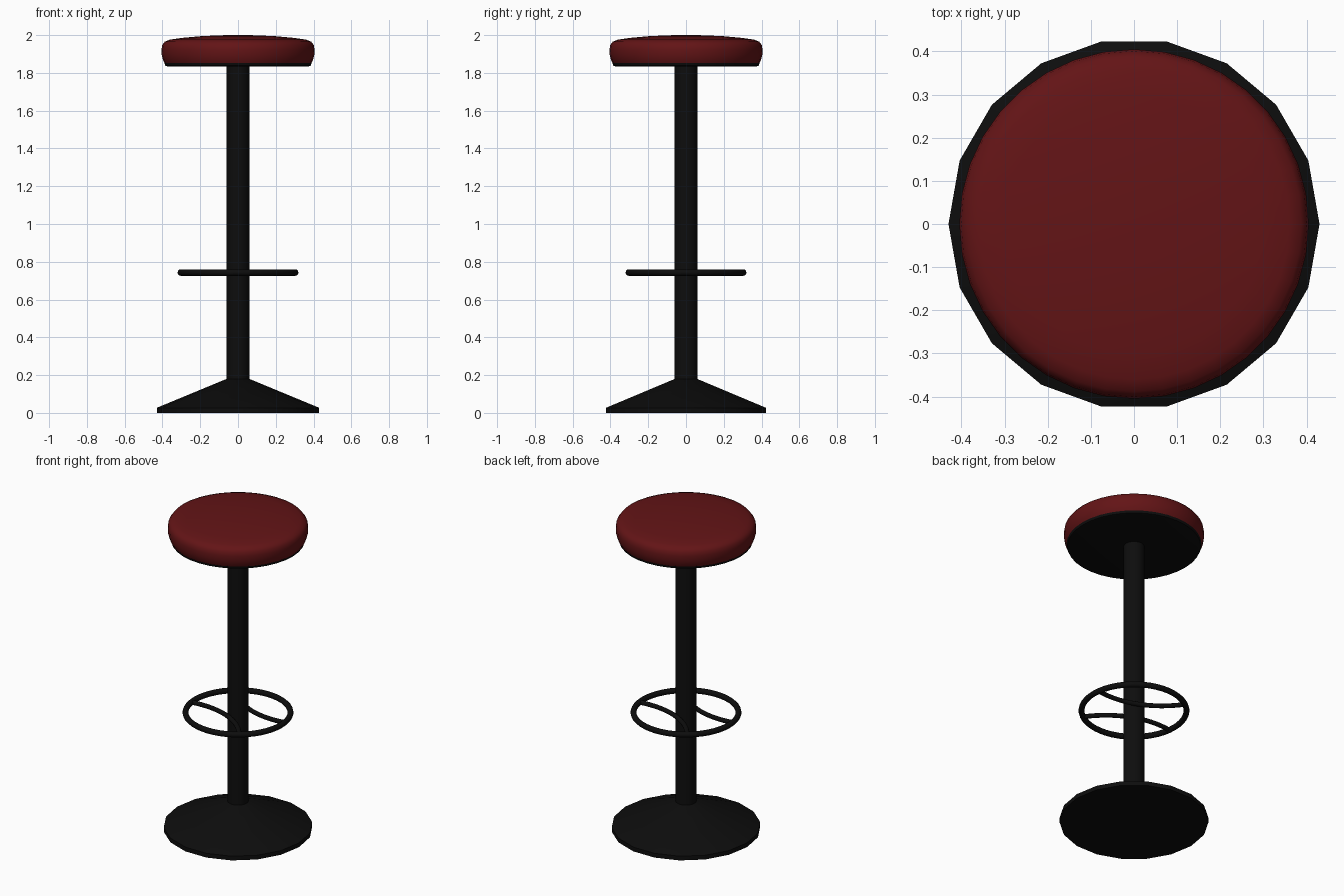
import bpy, bmesh
from math import pi, sin, cos, radians

if "Cube" in bpy.data.objects:
    bpy.data.objects.remove(bpy.data.objects["Cube"])


def material(name, rgb):
    m = bpy.data.materials.new(name)
    m.diffuse_color = (*rgb, 1)
    m.use_nodes = True
    m.node_tree.nodes["Principled BSDF"].inputs["Base Color"].default_value = m.diffuse_color
    return m


BLACK = material("black", (0.004, 0.004, 0.004))
RED = material("red", (0.125, 0.007, 0.008))


def finish(obj, mat, angle):
    obj.data.materials.append(mat)
    bpy.ops.object.select_all(action='DESELECT')
    obj.select_set(True)
    bpy.context.view_layer.objects.active = obj
    bpy.ops.object.shade_smooth_by_angle(angle=radians(angle))


def lathe(name, profile, sides, mat, angle=35):
    """Spin an (r, z) profile, bottom to top, into a closed solid."""
    bm = bmesh.new()
    rings = []
    for r, z in profile:
        rings.append([bm.verts.new((r * cos(2 * pi * i / sides), r * sin(2 * pi * i / sides), z))
                      for i in range(sides)])
    for a, b in zip(rings, rings[1:]):
        for i in range(sides):
            j = (i + 1) % sides
            bm.faces.new((a[i], a[j], b[j], b[i]))
    bm.faces.new(rings[0][::-1])
    bm.faces.new(rings[-1])
    me = bpy.data.meshes.new(name)
    bm.to_mesh(me)
    bm.free()
    obj = bpy.data.objects.new(name, me)
    bpy.context.collection.objects.link(obj)
    finish(obj, mat, angle)
    return obj


def tube(name, points, radius, mat):
    """Round bar swept along a path."""
    cu = bpy.data.curves.new(name, 'CURVE')
    cu.dimensions = '3D'
    cu.bevel_depth = radius
    cu.bevel_resolution = 3
    cu.use_fill_caps = True
    sp = cu.splines.new('POLY')
    sp.points.add(len(points) - 1)
    for p, co in zip(sp.points, points):
        p.co = (*co, 1)
    obj = bpy.data.objects.new(name, cu)
    bpy.context.collection.objects.link(obj)
    bpy.ops.object.select_all(action='DESELECT')
    obj.select_set(True)
    bpy.context.view_layer.objects.active = obj
    bpy.ops.object.convert(target='MESH')
    finish(bpy.context.object, mat, 50)


# Weighted base and column
lathe("base", [(0.43, 0), (0.43, 0.027), (0.06, 0.18)], 18, BLACK)
lathe("column", [(0.06, 0.15), (0.06, 1.845)], 32, BLACK)

# Seat: backing plate and padded cushion
lathe("seat_plate", [(0.375, 1.835), (0.385, 1.838), (0.39, 1.852)], 36, BLACK)
lathe("seat_cushion", [(0.388, 1.85), (0.397, 1.868), (0.404, 1.895), (0.405, 1.925),
                       (0.401, 1.948), (0.388, 1.965), (0.36, 1.976), (0.30, 1.985),
                       (0.20, 1.994), (0.10, 1.999), (0.02, 2.0)], 36, RED)

# Foot ring
Z, RING = 0.743, 0.303
bpy.ops.mesh.primitive_torus_add(major_radius=RING, minor_radius=0.017, major_segments=48,
                                 minor_segments=12, location=(0, 0, Z))
ring = bpy.context.object
ring.name = "foot_ring"
finish(ring, BLACK, 50)

# Two bowed bars that touch the column and end at the ring
near, far, half = 0.078, 0.155, 0.26
sag = far - near
arc_r = (half ** 2 + sag ** 2) / (2 * sag)
for k, name in enumerate(("foot_bar_back", "foot_bar_front")):
    turn = radians(67 + 180 * k)
    pts = []
    for i in range(17):
        t = half * (i / 8 - 1)
        d = near + arc_r - (arc_r ** 2 - t ** 2) ** 0.5
        pts.append((d * cos(turn) - t * sin(turn), d * sin(turn) + t * cos(turn), Z))
    tube(name, pts, 0.014, BLACK)
